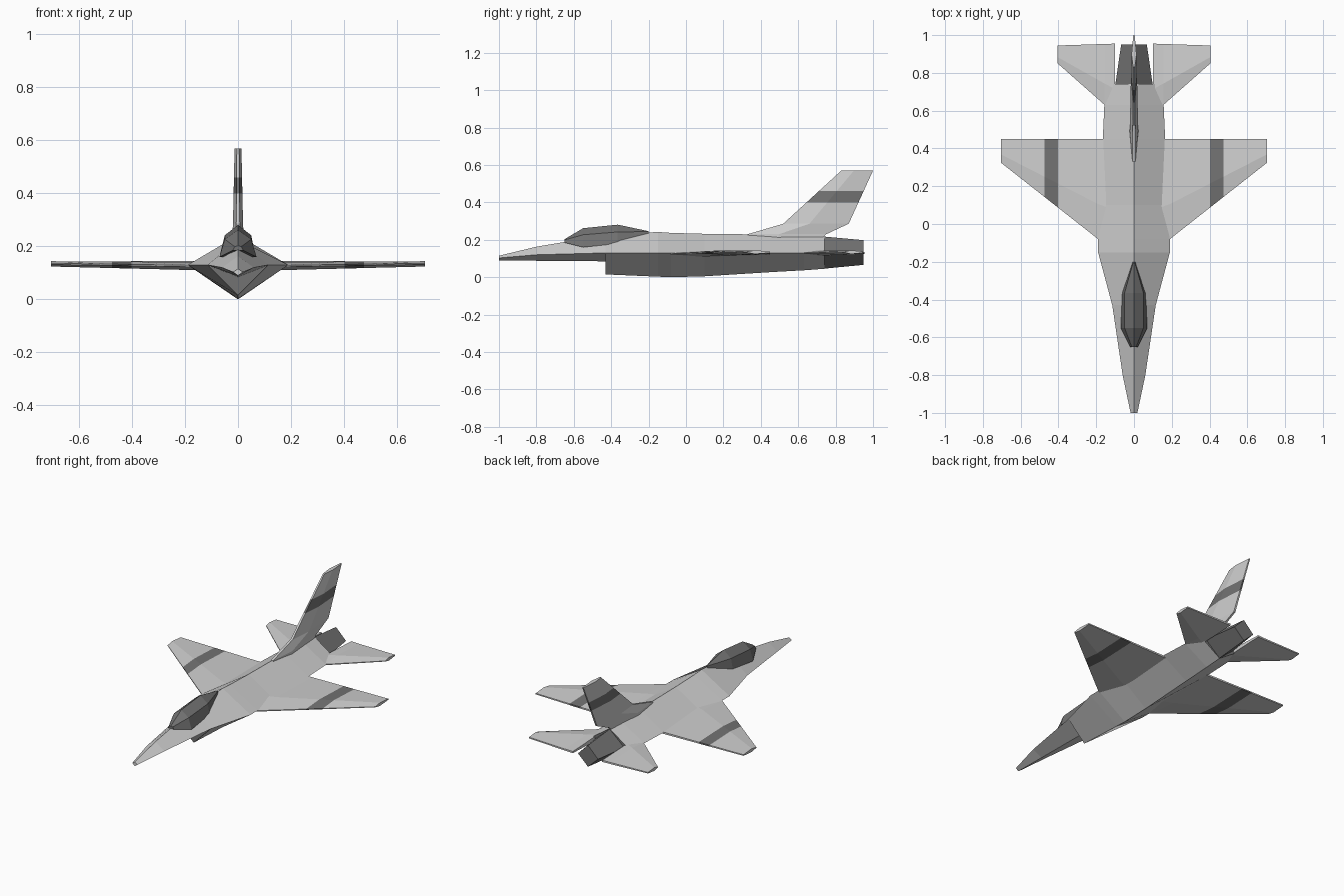
import bpy, bmesh
from mathutils import Vector

if "Cube" in bpy.data.objects:
    bpy.data.objects.remove(bpy.data.objects["Cube"])


def material(name, v):
    m = bpy.data.materials.new(name)
    m.diffuse_color = (v, v, v, 1)
    m.use_nodes = True
    m.node_tree.nodes["Principled BSDF"].inputs["Base Color"].default_value = m.diffuse_color
    return m


LIGHT = material("light_grey", 0.62)
DARK = material("dark_grey", 0.17)


def loft(name, rings, mats, cuts=(), dark_rule=None, mirror=False):
    """Skin a list of closed rings, cap the ends, cut lines, colour by rule."""
    bm = bmesh.new()
    vr = [[bm.verts.new(p) for p in r] for r in rings]
    n = len(vr[0])
    for a, b in zip(vr, vr[1:]):
        for i in range(n):
            j = (i + 1) % n
            bm.faces.new((a[i], a[j], b[j], b[i]))
    bm.faces.new(vr[0])
    bm.faces.new(vr[-1])
    bmesh.ops.remove_doubles(bm, verts=bm.verts, dist=1e-4)
    bmesh.ops.dissolve_degenerate(bm, edges=bm.edges, dist=1e-4)
    for co, no in cuts:
        bmesh.ops.bisect_plane(bm, geom=bm.verts[:] + bm.edges[:] + bm.faces[:],
                               plane_co=co, plane_no=no)
    bmesh.ops.recalc_face_normals(bm, faces=bm.faces)
    if dark_rule:
        for f in bm.faces:
            if dark_rule(f):
                f.material_index = 1
    me = bpy.data.meshes.new(name)
    bm.to_mesh(me)
    bm.free()
    for m in mats:
        me.materials.append(m)
    ob = bpy.data.objects.new(name, me)
    bpy.context.collection.objects.link(ob)
    if mirror:
        ob.modifiers.new("mirror", 'MIRROR').use_axis[0] = True
    return ob


def diamond(y, w, top, mid, bot):
    return [(0, y, top), (w, y, mid), (0, y, bot), (-w, y, mid)]


def foil(x, y0, y1, z, t, ridge=0.35):
    """Faceted wing section: thin nose, ridge, blunt trailing edge."""
    r = y0 + (y1 - y0) * ridge
    h = t / 2
    return [(x, y0, z + h * .2), (x, r, z + h), (x, y1, z + h * .35),
            (x, y1, z - h * .35), (x, r, z - h), (x, y0, z - h * .2)]


# Fuselage with stepped chin intake; intake mouth and rear bulkhead are dark
hull = [(-1, .018, .115, .103, .09), (-.8, .06, .163, .12, .088),
        (-.43, .115, .225, .13, .085), (-.43, .115, .225, .13, .015),
        (-.15, .19, .242, .13, .003), (-.08, .19, .237, .13, 0),
        (.1, .165, .232, .13, .005), (.45, .165, .228, .13, .027),
        (.63, .157, .225, .13, .037), (.74, .13, .22, .13, .045)]
loft("fuselage", [diamond(*h) for h in hull], [LIGHT, DARK],
     dark_rule=lambda f: abs(f.normal.y) > .95 and f.calc_center_median().y > -.9)

# Engine nozzle
loft("nozzle", [diamond(.73, .1, .218, .13, .045),
                diamond(.95, .068, .198, .13, .066)], [DARK])


# Canopy
def canopy_ring(y, top, sw, sz, bw, bz):
    return [(0, y, top), (sw, y, sz), (bw, y, bz), (-bw, y, bz), (-sw, y, sz)]


loft("canopy", [canopy_ring(-.65, .203, .012, .199, .02, .185),
                canopy_ring(-.55, .262, .05, .227, .07, .16),
                canopy_ring(-.365, .281, .05, .242, .062, .18),
                canopy_ring(-.2, .246, .003, .244, .006, .235)], [DARK])

# Main wings with a dark band
X = Vector((1, 0, 0))
loft("wing", [foil(.1, -.13, .45, .125, .034), foil(.19, -.08, .45, .126, .03),
              foil(.705, .325, .45, .134, .02)], [LIGHT, DARK],
     cuts=[((.402, 0, 0), X), ((.475, 0, 0), X)],
     dark_rule=lambda f: .402 < f.calc_center_median().x < .475, mirror=True)

# Tailplanes
loft("tailplane", [foil(.1, .585, .955, .13, .03), foil(.155, .63, .953, .13, .028),
                   foil(.404, .85, .945, .134, .02)], [LIGHT], mirror=True)


# Tail fin with dorsal fillet and a dark band
def fin_ring(z, y0, y1, t):
    r = y0 + (y1 - y0) * .4
    return [(t * .35, y0, z), (t, r, z), (t * .3, y1, z),
            (-t * .3, y1, z), (-t, r, z), (-t * .35, y0, z)]


Z = Vector((0, 0, 1))
loft("tail_fin", [fin_ring(.2, .33, .72, .024), fin_ring(.23, .33, .75, .022),
                  fin_ring(.286, .52, .87, .019), fin_ring(.57, .83, 1.0, .013)],
     [LIGHT, DARK], cuts=[((0, 0, .4), Z), ((0, 0, .46), Z)],
     dark_rule=lambda f: .4 < f.calc_center_median().z < .46)
